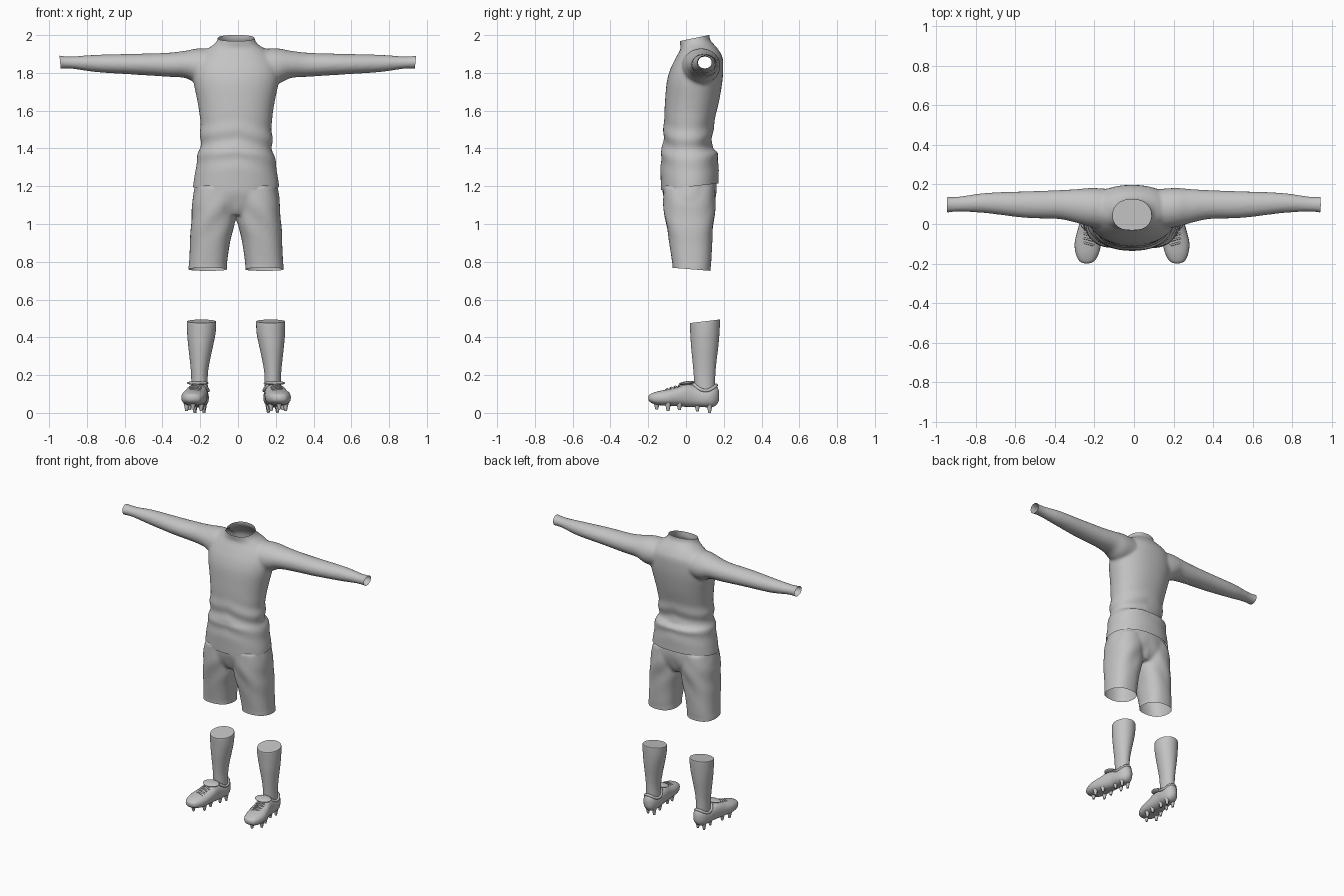
import bpy, bmesh
from math import sin, cos, pi, exp
from mathutils import Vector, Matrix

cube = bpy.data.objects.get("Cube")
if cube:
    bpy.data.objects.remove(cube, do_unlink=True)

grey = bpy.data.materials.new("plain_grey")
grey.use_nodes = True
COLOUR = (0.55, 0.55, 0.55, 1)
grey.diffuse_color = COLOUR
grey.node_tree.nodes["Principled BSDF"].inputs["Base Color"].default_value = COLOUR

SHIFT = -0.01   # the lower garments sit slightly to one side


def spline(rows, steps):
    """Smoothly interpolate a list of number rows."""
    result = []
    last = len(rows) - 1
    for i in range(last):
        a, b, c, d = (rows[max(0, min(last, i + k))] for k in (-1, 0, 1, 2))
        for s in range(steps):
            t = s / steps
            result.append([
                q + 0.5 * t * (r - p + t * (2*p - 5*q + 4*r - w + t * (3*(q - r) + w - p)))
                for p, q, r, w in zip(a, b, c, d)])
    result.append(list(rows[-1]))
    return result


def loft(bm, rings, axis, side=1, shift=0.0, power=2.2, count=32, steps=4):
    """Closed skin over rings of (position, centre u, centre v, radius u, radius v)."""
    def bend(value):
        return abs(value) ** (2 / power) * (1 if value > 0 else -1)
    loops = []
    for t, cu, cv, ru, rv in spline(rings, steps):
        loop = []
        for k in range(count):
            angle = 2 * pi * k / count
            u, v = cu + ru * bend(cos(angle)), cv + rv * bend(sin(angle))
            x, y, z = {"X": (t, u, v), "Y": (u, t, v), "Z": (u, v, t)}[axis]
            loop.append(bm.verts.new((side * x + shift, y, z)))
        loops.append(loop)
    for low, high in zip(loops, loops[1:]):
        for k in range(count):
            n = (k + 1) % count
            bm.faces.new((low[k], low[n], high[n], high[k]))
    bm.faces.new(loops[0])
    bm.faces.new(loops[-1])


def finish(name, bm, sharp=50):
    """Turn a bmesh into a smooth shaded object."""
    bmesh.ops.recalc_face_normals(bm, faces=bm.faces)
    mesh = bpy.data.meshes.new(name)
    bm.to_mesh(mesh)
    bm.free()
    mesh.materials.append(grey)
    ob = bpy.data.objects.new(name, mesh)
    bpy.context.collection.objects.link(ob)
    bpy.ops.object.select_all(action="DESELECT")
    ob.select_set(True)
    bpy.context.view_layer.objects.active = ob
    bpy.ops.object.shade_smooth_by_angle(angle=sharp * pi / 180)
    return ob


def sew(name, bm, openings, fold, smooth=5):
    """Fuse overlapping volumes, press in folds, then cut the openings."""
    bmesh.ops.recalc_face_normals(bm, faces=bm.faces)
    mesh = bpy.data.meshes.new(name + "_volume")
    bm.to_mesh(mesh)
    bm.free()
    ob = bpy.data.objects.new(name + "_volume", mesh)
    bpy.context.collection.objects.link(ob)
    fuse = ob.modifiers.new("fuse", "REMESH")
    fuse.mode = "VOXEL"
    fuse.voxel_size = 0.01
    relax = ob.modifiers.new("relax", "SMOOTH")
    relax.iterations = smooth
    baked = bpy.data.meshes.new_from_object(
        ob.evaluated_get(bpy.context.evaluated_depsgraph_get()))
    bpy.data.objects.remove(ob, do_unlink=True)
    cloth = bmesh.new()
    cloth.from_mesh(baked)
    cloth.normal_update()
    for vert, normal in [(v, v.normal.copy()) for v in cloth.verts]:
        vert.co += normal * fold(vert.co)
    for point, normal in openings:
        bmesh.ops.bisect_plane(
            cloth, geom=cloth.verts[:] + cloth.edges[:] + cloth.faces[:],
            plane_co=point, plane_no=normal, clear_outer=True)
    return finish(name, cloth, 70)


def tube(name, points, radius, closed=False):
    """Round cord through the points."""
    curve = bpy.data.curves.new(name, "CURVE")
    curve.dimensions = "3D"
    curve.bevel_depth = radius
    curve.bevel_resolution = 2
    curve.use_fill_caps = True
    line = curve.splines.new("POLY")
    line.points.add(len(points) - 1)
    for target, p in zip(line.points, points):
        target.co = (*p, 1)
    line.use_cyclic_u = closed
    ob = bpy.data.objects.new(name, curve)
    bpy.context.collection.objects.link(ob)
    baked = bpy.data.meshes.new_from_object(
        ob.evaluated_get(bpy.context.evaluated_depsgraph_get()))
    bpy.data.objects.remove(ob, do_unlink=True)
    bm = bmesh.new()
    bm.from_mesh(baked)
    finish(name, bm)


# Shirt: body and two sleeves, open at neck, cuffs and hem
shirt = bmesh.new()
loft(shirt, [
    (1.14, 0, .02, .226, .15), (1.2, 0, .02, .228, .153), (1.28, 0, .019, .216, .154),
    (1.34, 0, .019, .207, .152), (1.375, 0, .019, .2, .151), (1.395, 0, .008, .193, .133),
    (1.45, 0, .009, .19, .131), (1.55, 0, .018, .19, .134), (1.65, 0, .032, .205, .143),
    (1.75, 0, .045, .225, .147), (1.82, 0, .057, .225, .14), (1.88, 0, .07, .2, .124),
    (1.925, 0, .07, .155, .1), (1.95, 0, .059, .118, .09), (1.98, 0, .046, .098, .08),
    (2.04, 0, .045, .095, .08)], "Z", shift=SHIFT, count=48)
for side in (1, -1):
    loft(shirt, [
        (.05, .07, 1.84, .1, .08), (.2, .082, 1.836, .1, .094), (.28, .09, 1.845, .087, .072),
        (.38, .098, 1.843, .073, .063), (.55, .098, 1.846, .067, .055),
        (.75, .106, 1.85, .051, .046), (.89, .1, 1.855, .038, .032),
        (.97, .097, 1.857, .044, .039)], "X", side, power=2)


def shirt_fold(p):
    waist = exp(-((p.z - 1.42) / .1) ** 2)
    return .005 * waist * sin(55 * p.z + 14 * abs(p.x) + 5 * p.x)


sew("shirt", shirt, [
    ((0, .12, 2), (0, -.032, .155)), ((0, -.13, 1.18), (0, .035, -.3)),
    ((.94, 0, 1.86), (1, 0, -.1)), ((-.942, 0, 1.86), (-1, 0, -.1))], shirt_fold, 4)

# Shorts: hips and two legs, open at the knees
shorts = bmesh.new()
loft(shorts, [(1.05, 0, .02, .13, .1), (1.1, 0, .02, .222, .128), (1.2, 0, .018, .219, .144),
              (1.32, 0, .015, .185, .125)], "Z", shift=SHIFT, count=48)
for side in (1, -1):
    loft(shorts, [
        (.7, .15, .03, .102, .1), (.77, .15, .03, .102, .101), (.8, .148, .03, .101, .104),
        (.9, .138, .025, .106, .114), (1, .125, .02, .115, .125),
        (1.1, .115, .018, .117, .137), (1.2, .1, .016, .11, .135)], "Z", side, SHIFT, 2.4)


def shorts_fold(p):
    return .003 * sin(32 * p.z + 40 * abs(p.x)) * exp(-((p.z - 1.05) / .12) ** 2)


sew("shorts", shorts, [((0, .03, .76), (0, -.08, -1))], shorts_fold)

for side, label in ((1, "left"), (-1, "right")):
    # Sock with a sloping top
    sock = bmesh.new()
    loft(sock, [
        (.1, .193, .1, .044, .053), (.2, .194, .098, .044, .057), (.27, .192, .098, .052, .063),
        (.35, .188, .099, .065, .072), (.42, .184, .1, .075, .077),
        (.475, .183, .1, .077, .08), (.485, .183, .1, .076, .079)], "Z", side, SHIFT, 2)
    for v in sock.verts:
        if v.co.z > .4:
            v.co.z += (v.co.y - .1) * (v.co.z - .4) * 1.4
    finish(label + "_sock", sock)

    # Boot upper, toe to heel
    boot = bmesh.new()
    loft(boot, [
        (-.199, .228, .08, .012, .01), (-.187, .228, .078, .038, .023),
        (-.15, .226, .078, .058, .036), (-.1, .223, .081, .067, .043),
        (-.05, .216, .086, .064, .05), (0, .208, .092, .058, .06), (.05, .201, .088, .053, .057),
        (.1, .197, .08, .053, .05), (.14, .195, .088, .046, .058),
        (.165, .193, .093, .03, .046), (.176, .193, .09, .01, .02)], "Y", side, SHIFT, 2.4, 24)
    finish(label + "_boot", boot, 80)

    # Padded collar around the ankle
    ring = [2 * pi * k / 24 for k in range(24)]
    tube(label + "_boot_collar",
         [(side * (.195 + .047 * cos(a)) + SHIFT, .098 + .062 * sin(a),
           .135 + .017 * cos(2 * a + pi) - .006 * sin(a)) for a in ring], .009, True)

    # Folded tongue
    tongue = bmesh.new()
    bmesh.ops.create_uvsphere(
        tongue, u_segments=20, v_segments=10, radius=1,
        matrix=Matrix.Translation((side * .203 + SHIFT, .005, .158))
        @ Matrix.Rotation(.12, 4, "X") @ Matrix.Diagonal((.058, .042, .01, 1)))
    finish(label + "_boot_tongue", tongue, 80)

    # Laces across the instep
    for i in range(4):
        y = -.1 + .022 * i
        points = []
        for k in range(7):
            s = k / 3 - 1
            points.append((side * (.217 - .1 * (y + .06) + .03 * s) + SHIFT,
                           y + .008 * s, .127 + .3 * (y + .1) - .012 * s * s))
        tube(f"{label}_lace_{i + 1}", points, .005)

    # Studs under forefoot and heel
    studs = bmesh.new()
    for x, y, foot in ((.228, -.155, .018), (.185, -.095, .01), (.262, -.095, .01),
                       (.18, -.035, .014), (.248, -.035, .014),
                       (.172, .06, .008), (.22, .06, .008), (.17, .125, 0), (.218, .125, 0)):
        top = .06
        bmesh.ops.create_cone(
            studs, cap_ends=True, segments=12, radius1=.007, radius2=.018, depth=top - foot,
            matrix=Matrix.Translation((side * x + SHIFT, y, (top + foot) / 2)))
    finish(label + "_studs", studs)
